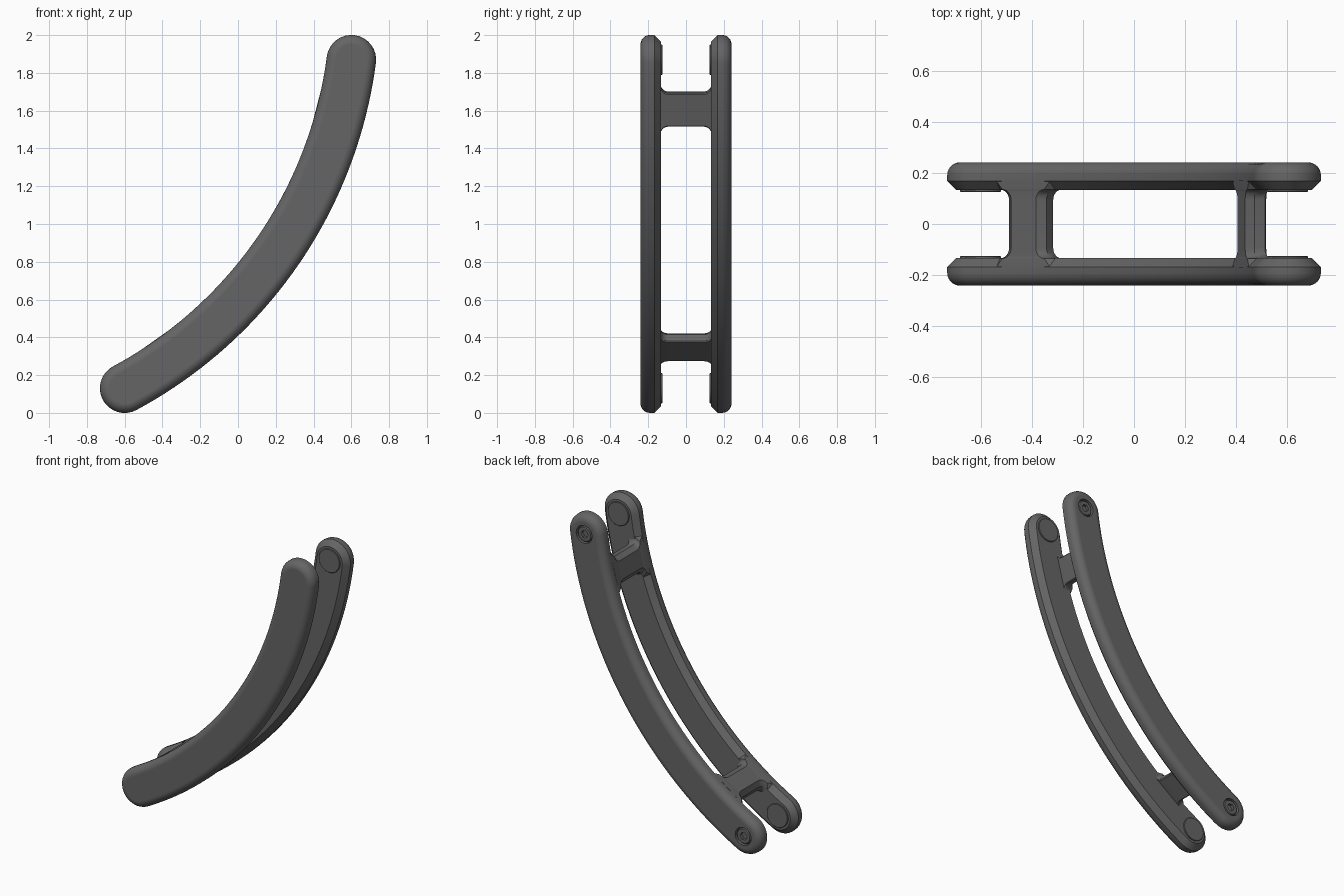
import bpy, bmesh
from math import sin, cos, pi, radians

if "Cube" in bpy.data.objects:
    bpy.data.objects.remove(bpy.data.objects["Cube"])

# Arc that the link follows, in the XZ plane
CX, CZ, R, HALF_W = -1.698, 2.172, 2.318, 0.131
A_LOW, A_HIGH, A_MID = radians(-61.73), radians(-7.49), radians(-34.61)

dark = bpy.data.materials.new("dark_grey")
dark.diffuse_color = (0.13, 0.13, 0.13, 1)
dark.use_nodes = True
dark.node_tree.nodes["Principled BSDF"].inputs["Base Color"].default_value = dark.diffuse_color


def polar(r, a):
    return CX + r * cos(a), CZ + r * sin(a)


def smooth(obj):
    obj.data.shade_smooth()
    obj.data.set_sharp_from_angle(angle=radians(32))


def loft(name, loops):
    """Skin a list of equal-length vertex loops and cap both ends."""
    bm = bmesh.new()
    rings = [[bm.verts.new(p) for p in loop] for loop in loops]
    n = len(rings[0])
    for a, b in zip(rings, rings[1:]):
        for i in range(n):
            j = (i + 1) % n
            bm.faces.new((a[i], a[j], b[j], b[i]))
    bm.faces.new(rings[0][::-1])
    bm.faces.new(rings[-1])
    bmesh.ops.recalc_face_normals(bm, faces=bm.faces)
    mesh = bpy.data.meshes.new(name)
    bm.to_mesh(mesh)
    bm.free()
    mesh.materials.append(dark)
    obj = bpy.data.objects.new(name, mesh)
    bpy.context.collection.objects.link(obj)
    smooth(obj)
    return obj


def arm_outline(inset, y):
    """Curved slot outline with round ends, shrunk by inset."""
    w, pts, n, m = HALF_W - inset, [], 40, 16
    for i in range(n + 1):
        x, z = polar(R + w, A_LOW + (A_HIGH - A_LOW) * i / n)
        pts.append((x, y, z))
    ex, ez = polar(R, A_HIGH)
    for i in range(1, m):
        a = A_HIGH + pi * i / m
        pts.append((ex + w * cos(a), y, ez + w * sin(a)))
    for i in range(n + 1):
        x, z = polar(R - w, A_HIGH + (A_LOW - A_HIGH) * i / n)
        pts.append((x, y, z))
    ex, ez = polar(R, A_LOW)
    for i in range(1, m):
        a = A_LOW + pi + pi * i / m
        pts.append((ex + w * cos(a), y, ez + w * sin(a)))
    return pts


def circle(center, r, y, n=36):
    return [(center[0] + r * cos(2 * pi * i / n), y,
             center[1] + r * sin(2 * pi * i / n)) for i in range(n)]


def hexagon(center, r, y, n=36):
    """Hexagon sampled with as many points as a circle."""
    pts = []
    for i in range(n):
        a = 2 * pi * i / n
        rr = r * cos(pi / 6) / cos((a % (pi / 3)) - pi / 6)
        pts.append((center[0] + rr * cos(a), y, center[1] + rr * sin(a)))
    return pts


def cut(obj, cutter):
    cutter.hide_render = True
    mod = obj.modifiers.new("cut", 'BOOLEAN')
    mod.operation, mod.object, mod.solver = 'DIFFERENCE', cutter, 'EXACT'
    bpy.context.view_layer.objects.active = obj
    bpy.ops.object.modifier_apply(modifier=mod.name)
    bpy.data.objects.remove(cutter)
    smooth(obj)


# Arm section: chamfer on the inner side, round fillet on the outer side
section = [(0.036, 0.132), (0.0, 0.168)]
section += [(0.05 * (1 - cos(t * pi / 12)), 0.191 + 0.05 * sin(t * pi / 12))
            for t in range(7)]
arms = {}
for name, s in (("front_arm", -1), ("back_arm", 1)):
    arms[name] = loft(name, [arm_outline(o, s * y) for o, y in section])

ends = {"lower": polar(R, A_LOW), "upper": polar(R, A_HIGH)}
for end, c in ends.items():
    # Round pads on the facing sides of the arms
    for side, s in (("front", -1), ("back", 1)):
        loft(f"{end}_{side}_pad", [circle(c, r, s * y) for r, y in
             ((0.08, 0.145), (0.08, 0.128), (0.077, 0.125))])
    # Counterbore and flush socket screw on the back
    cut(arms["back_arm"], loft("counterbore",
        [circle(c, 0.06, 0.215), circle(c, 0.06, 0.30)]))
    loft(f"{end}_screw", [
        circle(c, 0.053, 0.21), circle(c, 0.053, 0.231),
        circle(c, 0.047, 0.237), hexagon(c, 0.027, 0.237),
        hexagon(c, 0.027, 0.217)])


# Keep the broad arm faces flat next to their fillets
for arm in arms.values():
    mod = arm.modifiers.new("flat_faces", 'WEIGHTED_NORMAL')
    mod.keep_sharp = True


def bridge_loop(a_mid, half_len, y):
    """Box section across the arc, chamfered more on the inner side."""
    r0, r1, c0, c1 = R - HALF_W + 0.002, 2.268, 0.03, 0.006
    pts = []
    for r, s in ((r0, -half_len + c0), (r0, half_len - c0),
                 (r0 + c0, half_len), (r1 - c1, half_len),
                 (r1, half_len - c1), (r1, -half_len + c1),
                 (r1 - c1, -half_len), (r0 + c0, -half_len)):
        x, z = polar(r, a_mid + s / 2.228)
        pts.append((x, y, z))
    return pts


# Cross bridges that flare into both arms with a fillet
F, Y_ARM, HALF_LEN = 0.042, 0.135, 0.09
flare = [(HALF_LEN + F * (1 - cos(t * pi / 12)), Y_ARM - F + F * sin(t * pi / 12))
         for t in range(7)] + [(HALF_LEN + F + 0.03, 0.17)]
profile = [(h, -y) for h, y in reversed(flare)] + flare
for name, da in (("lower_bridge", -20.05), ("upper_bridge", 20.05)):
    loft(name, [bridge_loop(A_MID + radians(da), h, y) for h, y in profile])
